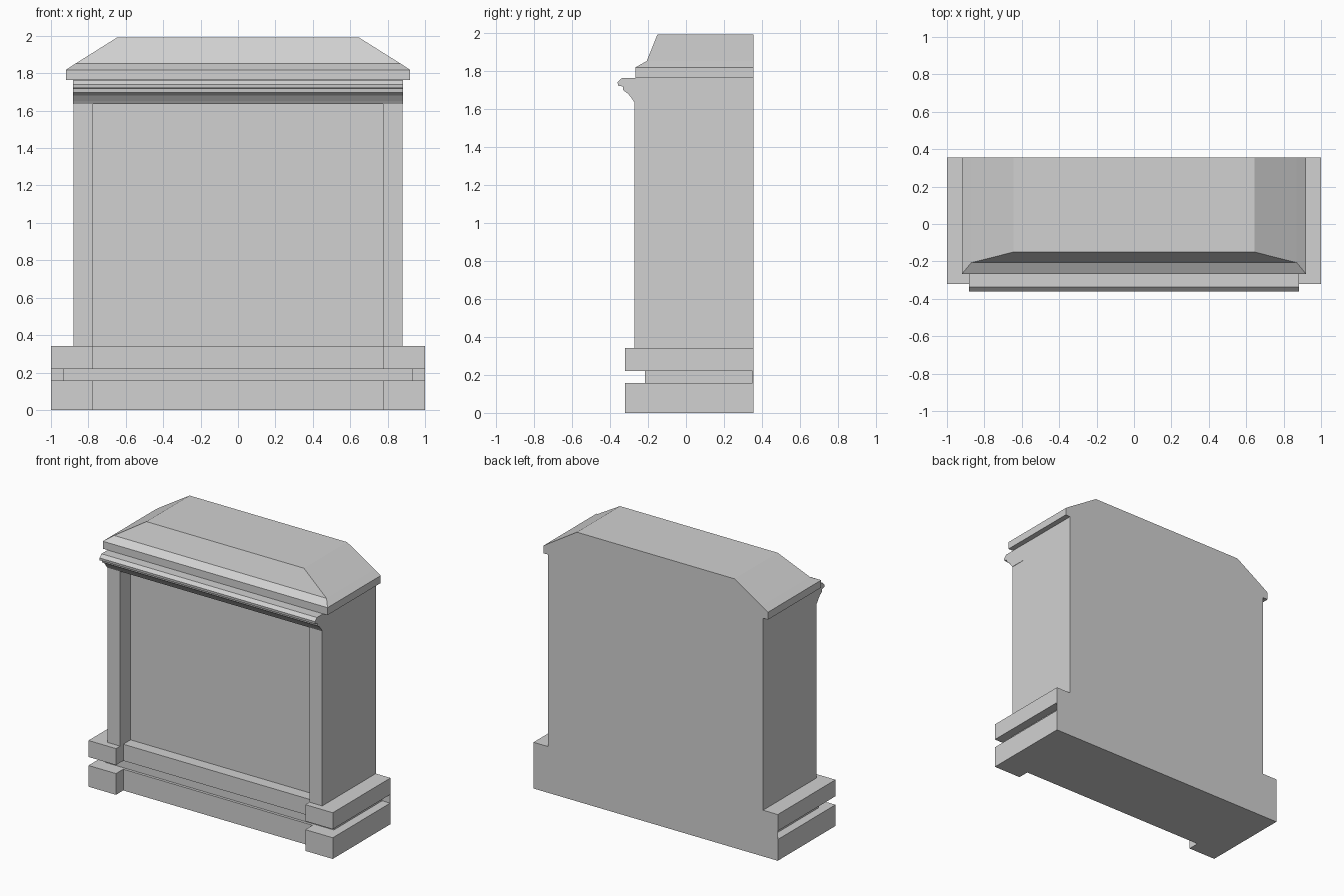
import bpy
import bmesh

if "Cube" in bpy.data.objects:
    bpy.data.objects.remove(bpy.data.objects["Cube"], do_unlink=True)

stone = bpy.data.materials.new("grey_stone")
stone.use_nodes = True
GREY = (0.64, 0.64, 0.64, 1)
stone.diffuse_color = GREY
stone.node_tree.nodes["Principled BSDF"].inputs["Base Color"].default_value = GREY

BACK = 0.355      # shared back plane
INNER = 0.775     # inner edge of the pilasters
HALF = 0.88       # half width of the body


def loft(name, rings):
    """Join equal-sized rings of points and cap both ends."""
    bm = bmesh.new()
    loops = [[bm.verts.new(p) for p in ring] for ring in rings]
    n = len(loops[0])
    for a, b in zip(loops, loops[1:]):
        for i in range(n):
            j = (i + 1) % n
            bm.faces.new((a[i], a[j], b[j], b[i]))
    bm.faces.new(loops[0])
    bm.faces.new(loops[-1])
    bmesh.ops.recalc_face_normals(bm, faces=bm.faces)
    mesh = bpy.data.meshes.new(name)
    bm.to_mesh(mesh)
    bm.free()
    mesh.materials.append(stone)
    obj = bpy.data.objects.new(name, mesh)
    bpy.context.collection.objects.link(obj)
    return obj


def prism(name, outline, z0, z1):
    return loft(name, [[(x, y, z) for x, y in outline] for z in (z0, z1)])


def rect(half, front, back=BACK):
    return [(-half, front), (half, front), (half, back), (-half, back)]


def recessed(half, front, middle):
    """Plan outline with two projecting ends and a set-back middle."""
    right = [(INNER, middle), (INNER, front), (half, front), (half, BACK)]
    return right + [(-x, y) for x, y in reversed(right)]


# Stepped base with a groove between its two courses
prism("lower_base", recessed(1, -0.32, -0.235), 0, 0.157)
prism("base_groove", rect(0.935, -0.215), 0.157, 0.22)
prism("upper_base", recessed(1, -0.32, -0.235), 0.22, 0.342)
prism("base_back", rect(1, BACK - 0.004), 0.157, 0.22)

# Body with pilasters either side of a sunken panel
prism("body", recessed(HALF, -0.272, -0.15), 0.342, 1.635)
prism("body_top", rect(HALF, -0.15), 1.635, 1.765)

# Moulded cornice across the front
profile = [(-0.15, 1.635), (-0.272, 1.635), (-0.283, 1.652), (-0.305, 1.68),
           (-0.33, 1.697), (-0.333, 1.718), (-0.358, 1.722), (-0.36, 1.74),
           (-0.337, 1.762), (-0.15, 1.762)]
loft("cornice", [[(x, y, z) for y, z in profile] for x in (-HALF - 0.002, HALF + 0.002)])

# Hipped cap with a flat back
steps = [(0.92, -0.267, 1.763), (0.92, -0.267, 1.818),
         (0.87, -0.207, 1.851), (0.645, -0.15, 1.992)]
loft("cap", [[(x, y, z) for x, y in rect(half, front)] for half, front, z in steps])
